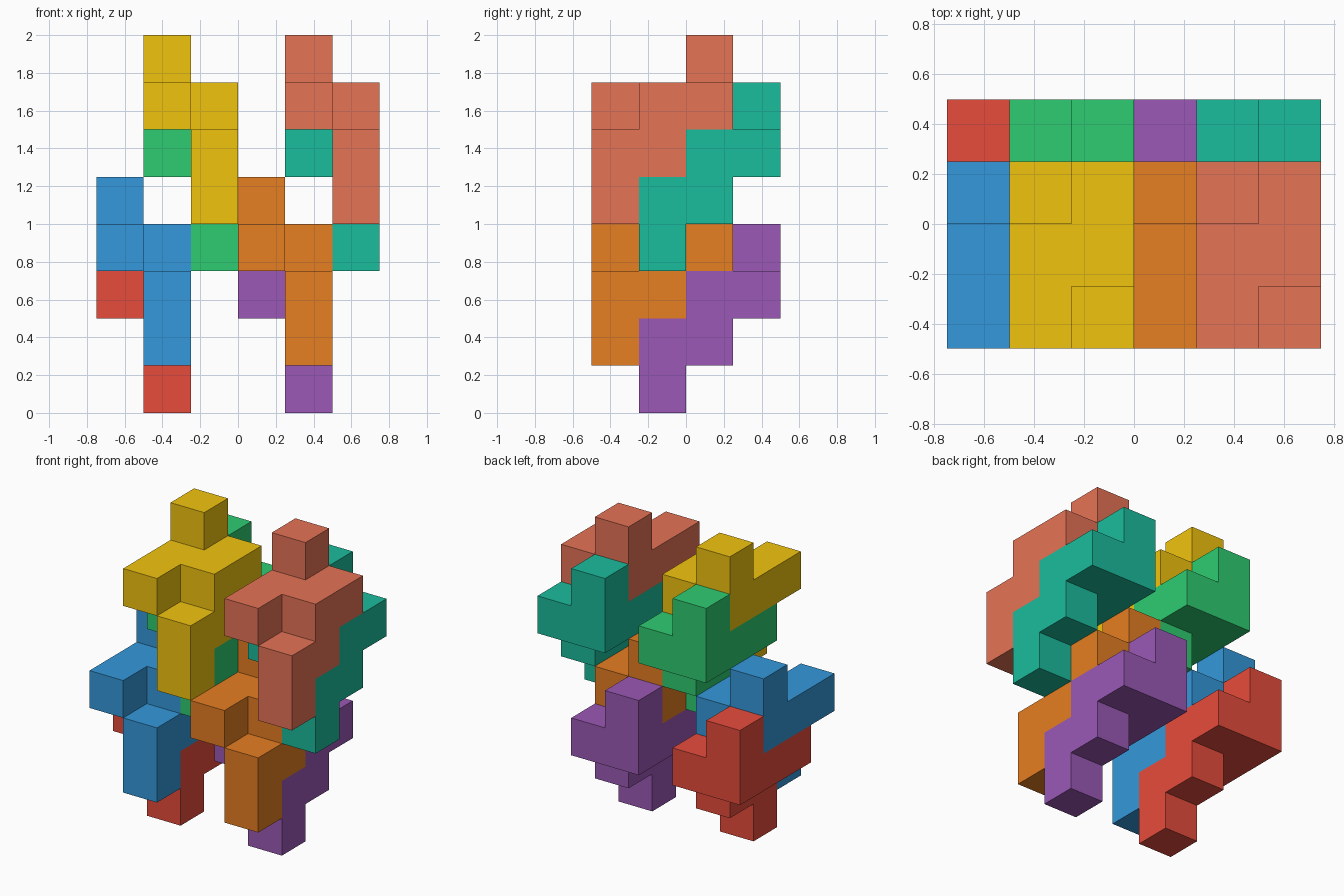
import bpy, bmesh, math
from mathutils import Vector

if "Cube" in bpy.data.objects:
    bpy.data.objects.remove(bpy.data.objects["Cube"])

U = 0.25                               # cube edge
ORIGIN = Vector((-0.75, -0.5, 0.0))    # lower corner of the whole stack

# One puzzle piece: two layers in x, each a list of (y, z) cubes
LAYERS = [
    [(0, 3), (1, 3), (2, 3), (2, 4)],
    [(0, 1), (0, 2), (1, 2), (1, 3), (2, 3)],
]
CELLS = {(x, y, z) for x, layer in enumerate(LAYERS) for y, z in layer}


def linear(hexcode):
    rgb = [int(hexcode[i:i + 2], 16) / 255 for i in (0, 2, 4)]
    return [c / 12.92 if c <= 0.04045 else ((c + 0.055) / 1.055) ** 2.4 for c in rgb] + [1]


def add_piece(name, shift, color):
    bm = bmesh.new()
    verts = {}

    def vert(p):
        if p not in verts:
            verts[p] = bm.verts.new(ORIGIN + U * (Vector(p) + Vector(shift)))
        return verts[p]

    # Outer cube faces only
    for cell in CELLS:
        for axis in range(3):
            for side in (0, 1):
                n = list(cell)
                n[axis] += 2 * side - 1
                if tuple(n) in CELLS:
                    continue
                quad = []
                for du, dv in ((0, 0), (1, 0), (1, 1), (0, 1)):
                    p = list(cell)
                    p[axis] += side
                    p[(axis + 1) % 3] += du
                    p[(axis + 2) % 3] += dv
                    quad.append(vert(tuple(p)))
                bm.faces.new(quad if side else quad[::-1])

    # Merge coplanar squares into clean flat faces
    bmesh.ops.dissolve_limit(bm, angle_limit=math.radians(1),
                             verts=bm.verts[:], edges=bm.edges[:])
    mesh = bpy.data.meshes.new(name)
    bm.to_mesh(mesh)
    bm.free()
    mat = bpy.data.materials.new(name + "_paint")
    mat.diffuse_color = linear(color)
    mat.use_nodes = True
    mat.node_tree.nodes["Principled BSDF"].inputs["Base Color"].default_value = mat.diffuse_color
    mesh.materials.append(mat)
    bpy.context.collection.objects.link(bpy.data.objects.new(name, mesh))


# Four interlocking pairs: a front piece and its copy one step back and down
PAIRS = [
    ((0, 0, 0), ("blue", "3498db"), ("red", "e74c3c")),
    ((3, 0, 0), ("orange", "e67e22"), ("purple", "9b59b6")),
    ((1, 0, 3), ("yellow", "f1c40f"), ("green", "2ecc71")),
    ((4, 0, 3), ("salmon", "e67356"), ("teal", "1abc9c")),
]
for (x, y, z), front, back in PAIRS:
    add_piece(front[0] + "_front_piece", (x, y, z), front[1])
    add_piece(back[0] + "_back_piece", (x, y + 1, z - 1), back[1])
